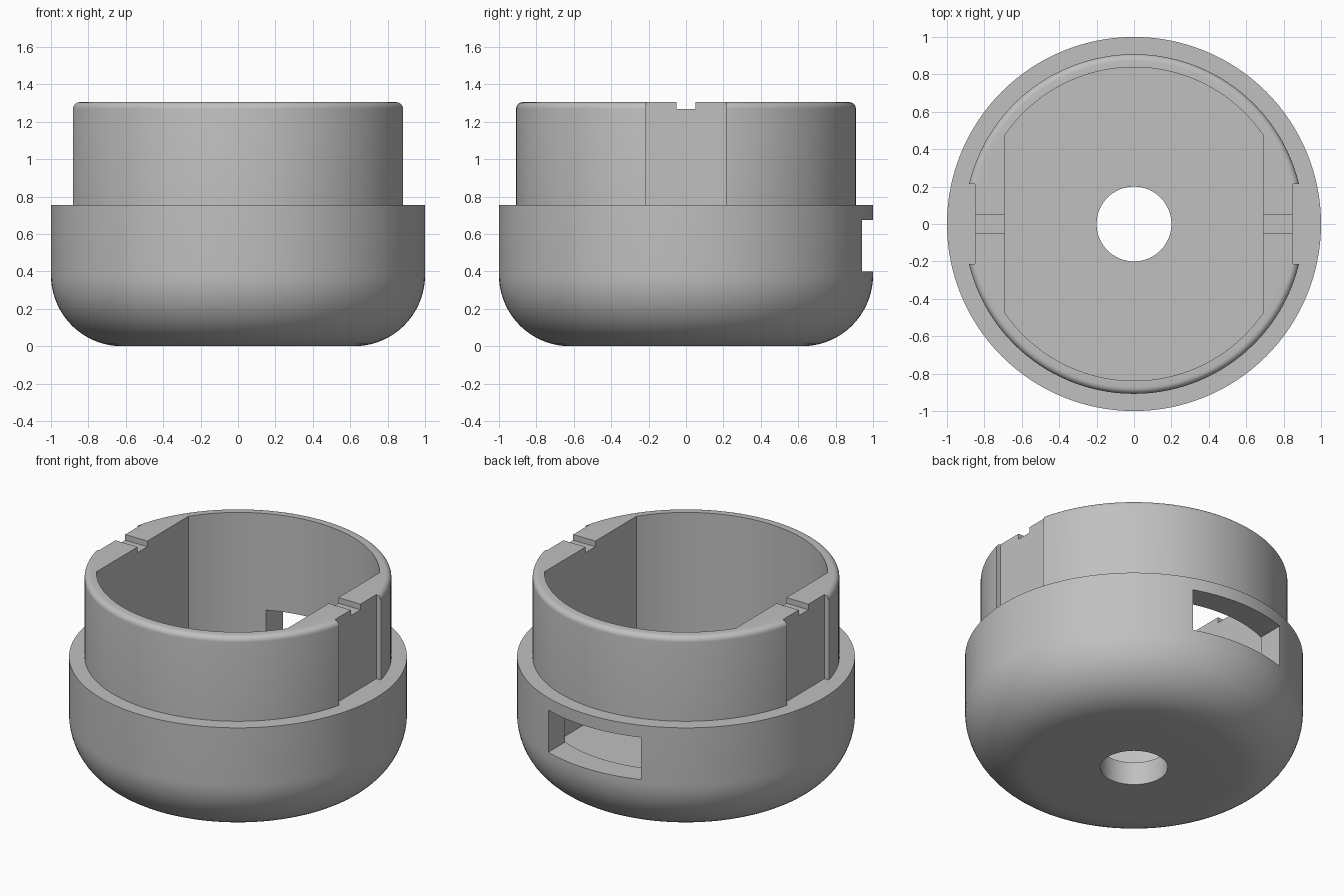
import bpy, bmesh
from math import sin, cos, pi, asin, radians

if "Cube" in bpy.data.objects:
    bpy.data.objects.remove(bpy.data.objects["Cube"])

SEGMENTS = 128
TOP, LEDGE, FLOOR = 1.305, 0.755, 0.15
BASE_R, COLLAR_R, BORE_R = 1.0, 0.908, 0.838
FLAT_X = 0.69       # inner flat walls
RECESS_X = 0.85     # outer flat recesses

grey = bpy.data.materials.new("light grey plastic")
grey.use_nodes = True
colour = (0.53, 0.53, 0.53, 1)
grey.diffuse_color = colour
grey.node_tree.nodes["Principled BSDF"].inputs["Base Color"].default_value = colour


def make_object(name, bm):
    bmesh.ops.recalc_face_normals(bm, faces=bm.faces)
    mesh = bpy.data.meshes.new(name)
    bm.to_mesh(mesh)
    bm.free()
    mesh.materials.append(grey)
    obj = bpy.data.objects.new(name, mesh)
    bpy.context.collection.objects.link(obj)
    return obj


def arc(cx, cz, r, start, end, steps):
    angles = [radians(start + (end - start) * i / steps) for i in range(steps + 1)]
    return [(cx + r * cos(a), cz + r * sin(a)) for a in angles]


def lathe(name, profile):
    """Revolve a profile of (radius, z) points and cap both ends."""
    bm = bmesh.new()
    rings = [[bm.verts.new((r * cos(2 * pi * i / SEGMENTS), r * sin(2 * pi * i / SEGMENTS), z))
              for i in range(SEGMENTS)] for r, z in profile]
    for a, b in zip(rings, rings[1:]):
        for i in range(SEGMENTS):
            j = (i + 1) % SEGMENTS
            bm.faces.new((a[i], a[j], b[j], b[i]))
    bm.faces.new(rings[0])
    bm.faces.new(rings[-1])
    return make_object(name, bm)


def prism(name, outline, z0, z1):
    """Extrude a flat (x, y) outline from z0 to z1."""
    bm = bmesh.new()
    face = bm.faces.new([bm.verts.new((x, y, z0)) for x, y in outline])
    up = bmesh.ops.extrude_face_region(bm, geom=[face])["geom"]
    verts = [v for v in up if isinstance(v, bmesh.types.BMVert)]
    bmesh.ops.translate(bm, verts=verts, vec=(0, 0, z1 - z0))
    return make_object(name, bm)


def box(name, x0, x1, y0, y1, z0, z1):
    return prism(name, [(x0, y0), (x1, y0), (x1, y1), (x0, y1)], z0, z1)


def cut(target, cutter):
    cutter.hide_render = True
    mod = target.modifiers.new("cut", 'BOOLEAN')
    mod.operation, mod.solver, mod.object = 'DIFFERENCE', 'EXACT', cutter
    bpy.context.view_layer.objects.active = target
    bpy.ops.object.modifier_apply(modifier=mod.name)
    bpy.data.objects.remove(cutter)


# Rounded base, ledge and narrower collar with a rounded rim
FILLET, RIM = 0.38, 0.035
profile = arc(BASE_R - FILLET, FILLET, FILLET, -90, 0, 18)
profile += [(BASE_R, LEDGE), (COLLAR_R, LEDGE)]
profile += arc(COLLAR_R - RIM, TOP - RIM, RIM, 0, 90, 6)
housing = lathe("housing", profile)

# Bore with two flat side walls, leaving a floor
half = 90 - math_angle if (math_angle := asin((BORE_R**2 - FLAT_X**2) ** 0.5 / BORE_R) * 180 / pi) else 0
outline = arc(0, 0, BORE_R, 90 - half, 90 + half, 48) + arc(0, 0, BORE_R, 270 - half, 270 + half, 48)
cut(housing, prism("bore_cutter", outline, FLOOR, TOP + 0.3))

# Round hole through the floor
cut(housing, prism("hole_cutter", arc(0, 0, 0.2, 0, 354.375, 63), -0.2, FLOOR + 0.2))

# Window in the back wall
cut(housing, box("window_cutter", -0.335, 0.335, 0.6, 1.2, 0.4, 0.675))

# Outer flat recesses and small rim grooves on both sides
for side in (-1, 1):
    x0, x1 = sorted((side * RECESS_X, side * 1.2))
    cut(housing, box("recess_cutter", x0, x1, -0.215, 0.215, LEDGE, TOP + 0.2))
    x0, x1 = sorted((side * 0.5, side * 1.2))
    cut(housing, box("groove_cutter", x0, x1, -0.05, 0.05, TOP - 0.037, TOP + 0.2))

# Smooth curves with crisp edges
bpy.ops.object.select_all(action='DESELECT')
housing.select_set(True)
bpy.context.view_layer.objects.active = housing
bpy.ops.object.shade_smooth_by_angle(angle=radians(30))
